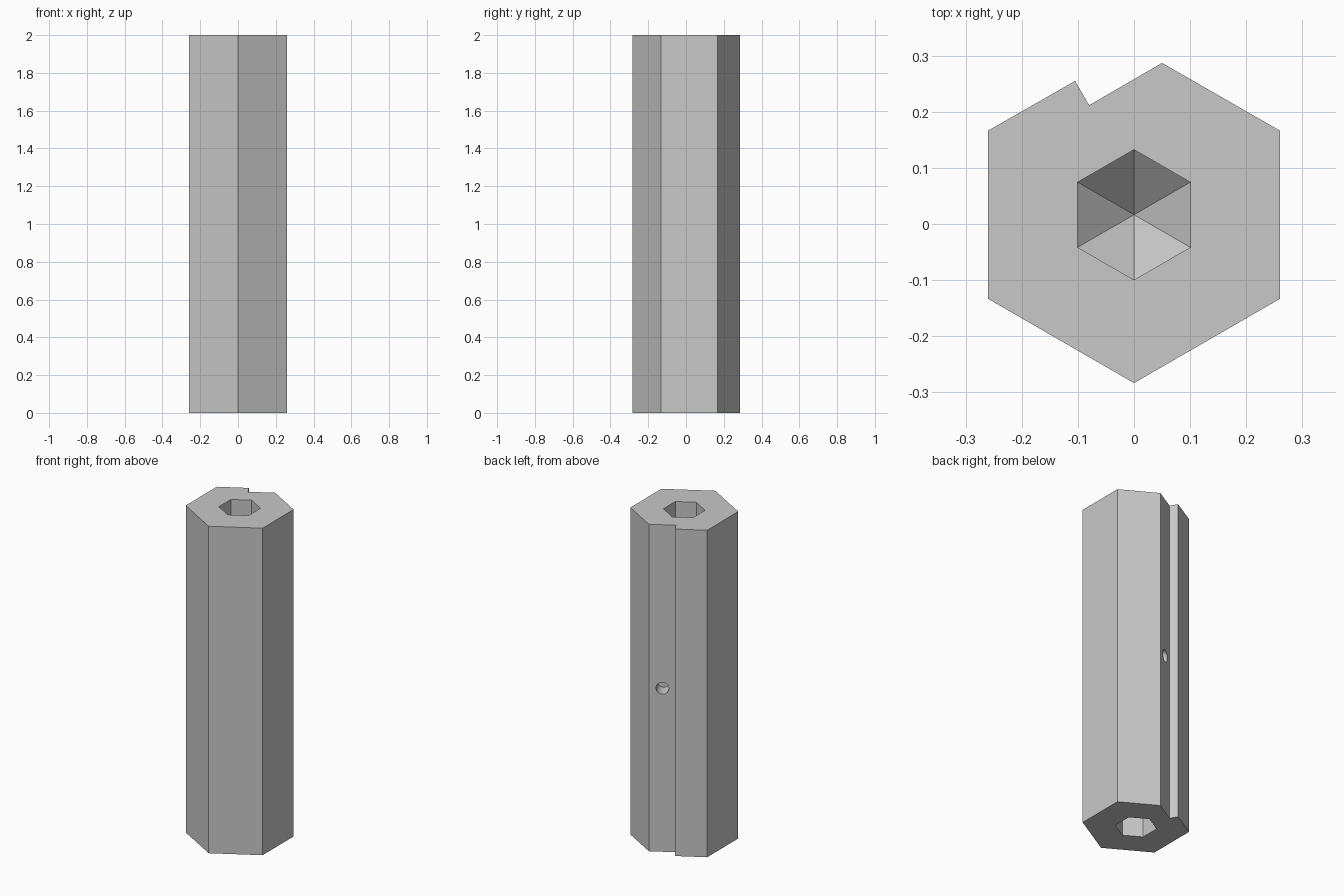
import bpy
import bmesh
import math
from mathutils import Vector

cube = bpy.data.objects.get("Cube")
if cube:
    bpy.data.objects.remove(cube, do_unlink=True)

HEIGHT = 2.0
AXIS_Y = 0.0165       # centre line of the hexagon
OUTER_R = 0.3
POCKET_R = 0.116
POCKET_DEPTH = 0.6
TIP_DEPTH = 0.1

grey = bpy.data.materials.new("plain grey")
grey.use_nodes = True
grey.diffuse_color = (0.58, 0.58, 0.58, 1)
grey.node_tree.nodes["Principled BSDF"].inputs["Base Color"].default_value = grey.diffuse_color


def hexagon(radius):
    """Corners of a hexagon with one corner to the front, anticlockwise."""
    return [Vector((radius * math.sin(i * math.pi / 3),
                    AXIS_Y - radius * math.cos(i * math.pi / 3))) for i in range(6)]


def prism(name, outline, z0, z1, tip=None):
    """Extrude an outline from z0 to z1, optionally ending in a point."""
    bm = bmesh.new()
    low = [bm.verts.new((p.x, p.y, z0)) for p in outline]
    high = [bm.verts.new((p.x, p.y, z1)) for p in outline]
    bm.faces.new(low)
    n = len(outline)
    for i in range(n):
        j = (i + 1) % n
        bm.faces.new((low[i], low[j], high[j], high[i]))
    if tip is None:
        bm.faces.new(high)
    else:
        apex = bm.verts.new((0, AXIS_Y, tip))
        for i in range(n):
            bm.faces.new((high[i], high[(i + 1) % n], apex))
    bmesh.ops.recalc_face_normals(bm, faces=bm.faces)
    mesh = bpy.data.meshes.new(name)
    bm.to_mesh(mesh)
    bm.free()
    mesh.materials.append(grey)
    obj = bpy.data.objects.new(name, mesh)
    bpy.context.collection.objects.link(obj)
    return obj


# Hexagonal body with one flat partly recessed, leaving a lengthwise step
outline = hexagon(OUTER_R)
slope_in = Vector((0.5, -0.866)) * 0.05
step_outer = Vector((-0.105, 0.255))
step_inner = step_outer + slope_in
far_corner = Vector((0.05, 0.287))
outline[3:4] = [far_corner, step_inner, step_outer]
body = prism("hexagonal_body", outline, 0, HEIGHT)

# Hexagonal pockets with pointed bottoms, one in each end
cutters = []
for name, end, inward in (("top_pocket", HEIGHT, -1), ("bottom_pocket", 0, 1)):
    floor = end + inward * POCKET_DEPTH
    cutters.append(prism(name, hexagon(POCKET_R), end - inward * 0.1, floor,
                         floor + inward * TIP_DEPTH))

# Round blind hole halfway up the recessed flat
normal = -slope_in.normalized().to_3d()
middle = ((far_corner + step_inner) / 2).to_3d() + Vector((0, 0, HEIGHT / 2))
bpy.ops.mesh.primitive_cylinder_add(vertices=32, radius=0.036, depth=0.18, location=middle)
hole = bpy.context.object
hole.name = "side_hole"
hole.rotation_euler = normal.to_track_quat("Z", "Y").to_euler()
hole.data.materials.append(grey)
cutters.append(hole)

# Cut the pockets and hole, then discard the cutters
bpy.ops.object.select_all(action="DESELECT")
body.select_set(True)
bpy.context.view_layer.objects.active = body
for cutter in cutters:
    cutter.hide_render = True
    mod = body.modifiers.new(cutter.name, "BOOLEAN")
    mod.operation = "DIFFERENCE"
    mod.solver = "EXACT"
    mod.object = cutter
    bpy.ops.object.modifier_apply(modifier=mod.name)
    bpy.data.objects.remove(cutter, do_unlink=True)

bpy.ops.object.shade_smooth_by_angle(angle=math.radians(25))
